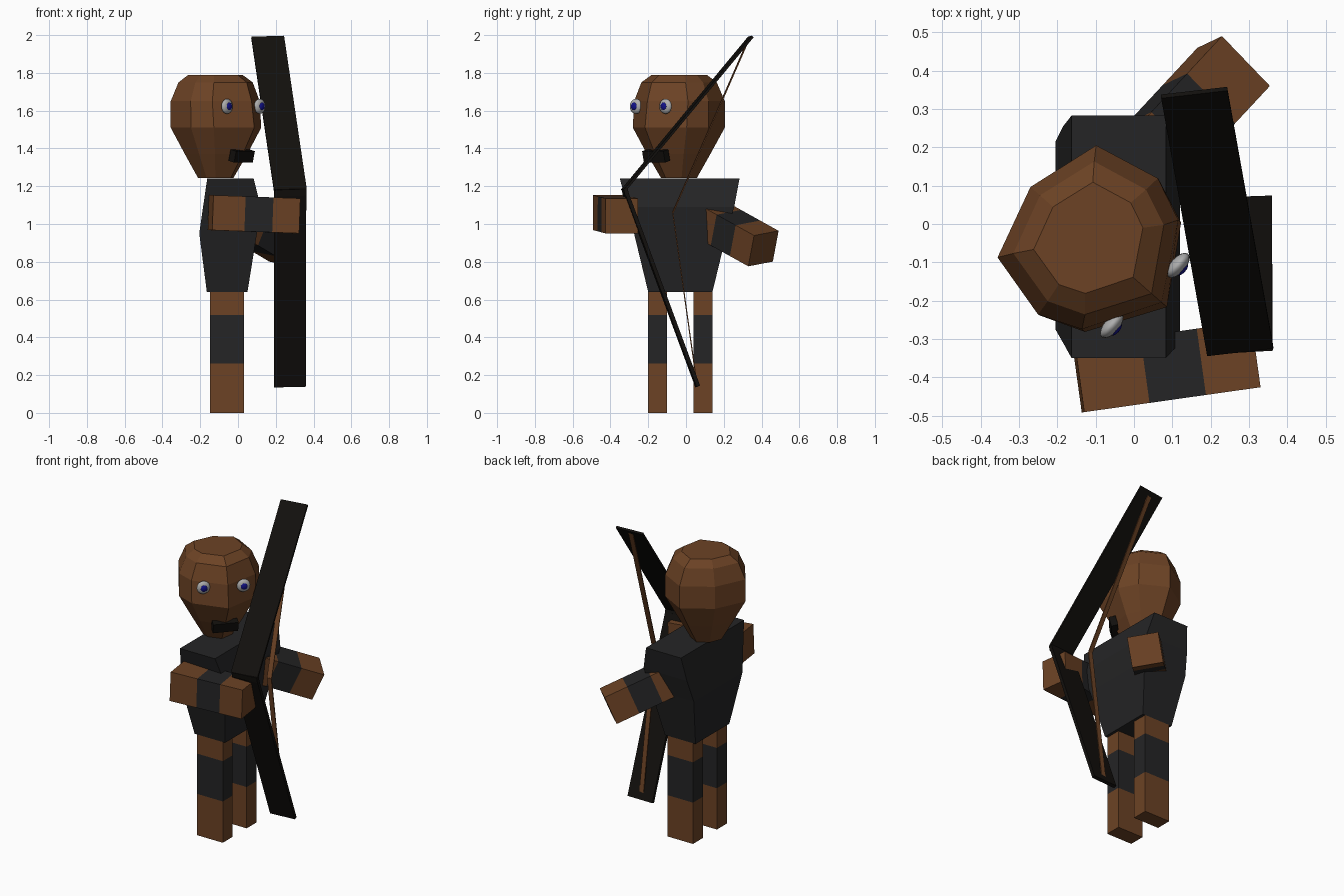
import bpy, bmesh, math
from mathutils import Vector as V, Matrix

if "Cube" in bpy.data.objects:
    bpy.data.objects.remove(bpy.data.objects["Cube"])


def material(name, r, g, b):
    m = bpy.data.materials.new(name)
    m.diffuse_color = (r, g, b, 1)
    m.use_nodes = True
    m.node_tree.nodes["Principled BSDF"].inputs["Base Color"].default_value = m.diffuse_color
    return m


SKIN = material("brown", .15, .055, .018)
CLOTH = material("charcoal", .018, .018, .019)
BLACK = material("black", .006, .005, .004)
WHITE = material("eye_grey", .42, .42, .42)
BLUE = material("navy", .006, .006, .25)


def finish(name, bm, mat):
    bmesh.ops.recalc_face_normals(bm, faces=bm.faces)
    me = bpy.data.meshes.new(name)
    bm.to_mesh(me)
    bm.free()
    me.materials.append(mat)
    ob = bpy.data.objects.new(name, me)
    bpy.context.collection.objects.link(ob)
    return ob


def loft(name, rings, mat):
    """Skin a stack of equal-length rings and cap both ends."""
    bm = bmesh.new()
    vs = [[bm.verts.new(p) for p in r] for r in rings]
    n = len(rings[0])
    for a, b in zip(vs, vs[1:]):
        for i in range(n):
            j = (i + 1) % n
            bm.faces.new((a[i], a[j], b[j], b[i]))
    bm.faces.new(vs[0])
    bm.faces.new(vs[-1])
    return finish(name, bm, mat)


def beam(name, a, b, w, t, mat):
    """Box from a to b, w is the full width vector, t the thickness."""
    a, b, w = V(a), V(b), V(w) / 2
    h = (b - a).cross(w).normalized() * t / 2
    loft(name, [[p + w + h, p - w + h, p - w - h, p + w - h] for p in (a, b)], mat)


def banded(name, a, b, w, t, cuts):
    """Limb split in skin / cloth / skin bands."""
    a, b = V(a), V(b)
    ks = [0, *cuts, 1]
    for i, part in enumerate(("upper", "band", "lower")):
        beam(f"{name}_{part}", a.lerp(b, ks[i]), a.lerp(b, ks[i + 1]), w, t,
             CLOTH if i == 1 else SKIN)


# Legs and arms
for side, y in (("right", -.15), ("left", .09)):
    banded(side + "_leg", (-.057, y, .64), (-.057, y, 0), (.18, 0, 0), .1, (.19, .59))
banded("right_arm", (-.145, -.405, 1.06), (.315, -.34, 1.043), (-.024, .173, 0), .185, (.37, .69))
banded("left_arm", (-.033, .095, 1.045), (.26, .41, .87), (.125, -.13, -.025), .178, (.37, .69))

# Torso: x and y extents at each height
loft("torso", [[(x0, y0, z), (x1, y0, z), (x1, y1, z), (x0, y1, z)] for z, x0, x1, y0, y1 in (
    (.64, -.165, .05, -.20, .14), (.95, -.205, .10, -.275, .215),
    (1.09, -.185, .12, -.31, .255), (1.24, -.163, .083, -.35, .283))], CLOTH)

# Head: one faceted outline (forward, sideways) scaled at each height, turned to the front right
FWD, SIDE, MID = V((.75, -.66, 0)), V((.66, .75, 0)), V((-.115, -.04, 0))
half = [(.268, 0), (.15, .19), (.03, .237), (-.15, .195), (-.207, 0)]
outline = half + [(f, -s) for f, s in half[3:0:-1]]


def head_point(f, s, z):
    return MID + FWD * f + SIDE * s + V((0, 0, z))


levels = [(1.243, .38, .42, .38), (1.37, .70, .70, .68), (1.51, 1, 1, 1),
          (1.65, .93, 1, 1), (1.75, .80, .84, .82), (1.79, .56, .62, .6)]
loft("head", [[head_point(f * (sf if f > 0 else sb), s * ss, z) for f, s in outline]
              for z, sf, sb, ss in levels], SKIN)

# Mouth
beam("mouth", head_point(.172, 0, 1.33), head_point(.187, 0, 1.39), SIDE * .15, .04, BLACK)

# Eyes: flattened balls facing forward
turn = Matrix.Rotation(math.atan2(FWD.y, FWD.x), 4, 'Z')
for side, p in (("right", (-.058, -.265, 1.623)), ("left", (.115, -.108, 1.623))):
    for part, r, push, mat in (("eye", .04, 0, WHITE), ("pupil", .021, .014, BLUE)):
        bm = bmesh.new()
        bmesh.ops.create_uvsphere(bm, u_segments=16, v_segments=10, radius=r)
        for f in bm.faces:
            f.smooth = True
        bm.transform(Matrix.Translation(V(p) + FWD * push) @ turn @ Matrix.Diagonal((.5, 1, 1, 1)))
        finish(f"{side}_{part}", bm, mat)

# Bow limbs, grip joint and drawn string
top, grip, low, foot = (.157, .343, 1.99), (.277, -.33, 1.18), (.276, -.318, 1.165), (.275, .062, .14)
nock = (.27, -.07, 1.06)
beam("bow_upper_limb", top, grip, (.173, .02, .005), .013, BLACK)
beam("bow_lower_limb", low, foot, (.17, .006, .004), .02, BLACK)
beam("bow_grip", (.277, -.325, 1.185), (.277, -.317, 1.15), (.17, .01, .005), .022, BLACK)
beam("string_upper", (.157, .335, 1.985), nock, (.03, .004, 0), .006, SKIN)
beam("string_lower", nock, (.275, .058, .15), (.03, 0, 0), .006, SKIN)
